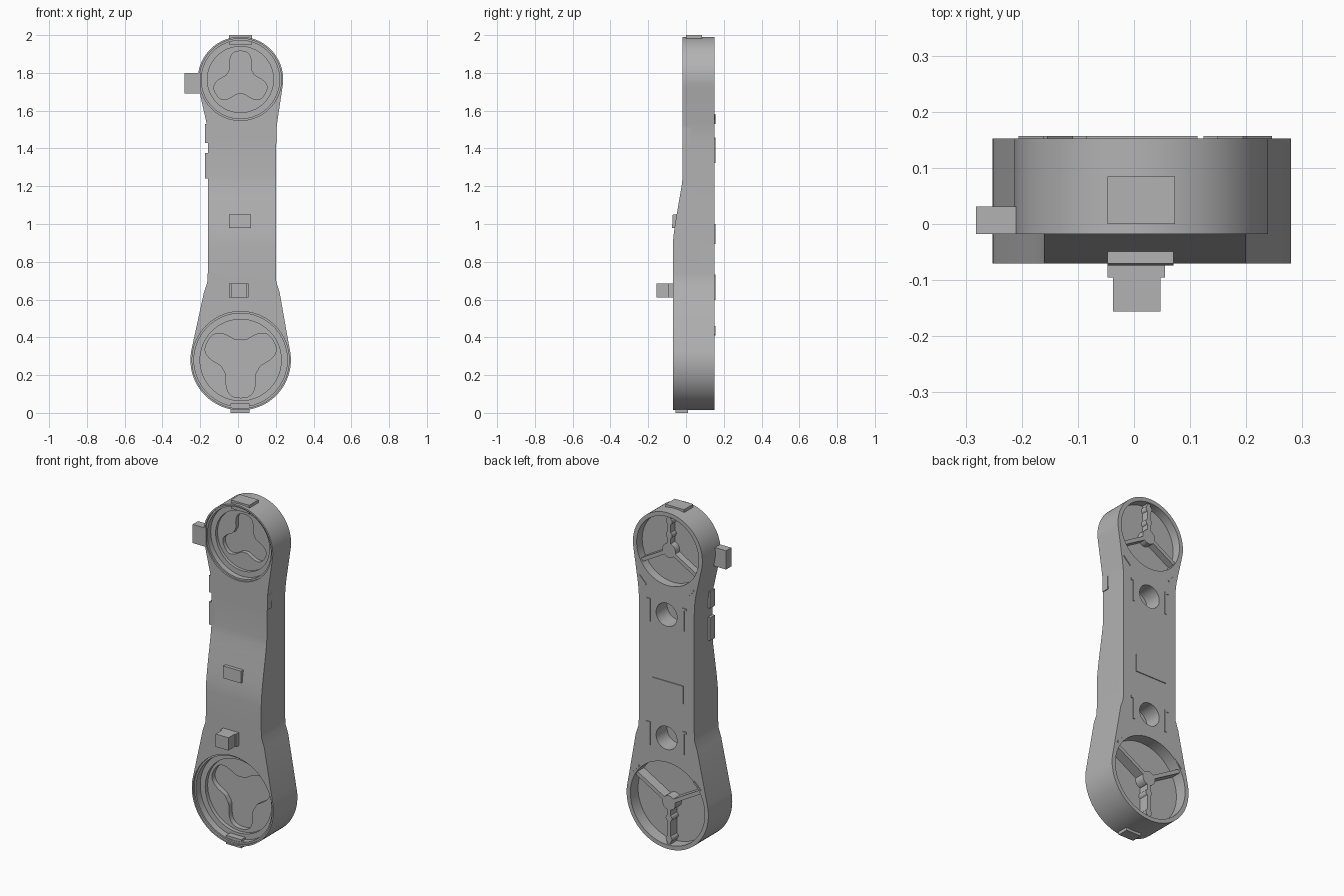
import bpy, bmesh
from math import sin, cos, pi, radians

cube = bpy.data.objects.get("Cube")
if cube:
    bpy.data.objects.remove(cube)

grey = bpy.data.materials.new("matte_grey")
grey.use_nodes = True
grey.diffuse_color = (0.45, 0.45, 0.45, 1)
grey.node_tree.nodes["Principled BSDF"].inputs["Base Color"].default_value = grey.diffuse_color

BACK = 0.152
MID = 0.02


def prism(name, pts, a, b, axis="y"):
    """Extrude an outline: (x, z) along y, or (y, z) along x."""
    place = (lambda p, t: (p[0], t, p[1])) if axis == "y" else (lambda p, t: (t, p[0], p[1]))
    bm = bmesh.new()
    low = [bm.verts.new(place(p, a)) for p in pts]
    high = [bm.verts.new(place(p, b)) for p in pts]
    bm.faces.new(low)
    bm.faces.new(high)
    for i in range(len(pts)):
        j = (i + 1) % len(pts)
        bm.faces.new((low[i], low[j], high[j], high[i]))
    bmesh.ops.recalc_face_normals(bm, faces=bm.faces)
    mesh = bpy.data.meshes.new(name)
    bm.to_mesh(mesh)
    bm.free()
    mesh.materials.append(grey)
    obj = bpy.data.objects.new(name, mesh)
    bpy.context.collection.objects.link(obj)
    return obj


def box(name, x, y, z):
    return prism(name, [(x[0], z[0]), (x[1], z[0]), (x[1], z[1]), (x[0], z[1])], *y)


def bar(name, centre, start, end, width, angle, y):
    """Flat bar running outward from a centre at an angle."""
    c, s = cos(angle), sin(angle)
    corners = [(start, -width), (end, -width), (end, width), (start, width)]
    return prism(name, [(centre[0] + u * c - v * s, centre[1] + u * s + v * c)
                        for u, v in corners], *y)


def arc(cx, cz, r, a, b, n):
    return [(cx + r * cos(radians(a + (b - a) * i / n)),
             cz + r * sin(radians(a + (b - a) * i / n))) for i in range(n + 1)]


def circle(c, r):
    return arc(c[0], c[1], r, 0, 360, 64)[:-1]


def trilobe(c, inner, outer, turn):
    pts = []
    for i in range(96):
        a = 2 * pi * i / 96
        t = 0.5 + 0.5 * cos(3 * (a - turn))
        r = inner + (outer - inner) * t * t * (3 - 2 * t)
        pts.append((c[0] + r * cos(a), c[1] + r * sin(a)))
    return pts


def cut(target, cutter):
    mod = target.modifiers.new("cut", "BOOLEAN")
    mod.operation = "DIFFERENCE"
    mod.solver = "EXACT"
    mod.object = cutter
    bpy.context.view_layer.objects.active = target
    bpy.ops.object.modifier_apply(modifier=mod.name)
    bpy.data.objects.remove(cutter)


# Main arm: two round ends joined by a waisted bar
low, top = (0.014, 0.28), (0.013, 1.765)
waist = [(0.2, 0.64), (0.183, 0.69), (0.18, 0.74), (0.18, 1.44), (0.182, 1.49), (0.188, 1.54)]
outline = arc(*low, 0.266, -193, 13, 48)
outline += [(MID + x, z) for x, z in waist]
outline += arc(*top, 0.226, -10, 190, 48)
outline += [(MID - x, z) for x, z in reversed(waist)]
body = prism("arm_body", outline, -0.07, BACK)

# Thinner upper half with a sloped transition
slope = [(-0.07, 0.88), (-0.067, 0.93), (-0.058, 1.0), (-0.032, 1.15), (-0.022, 1.21),
         (-0.018, 1.25), (-0.018, 2.1), (-0.2, 2.1), (-0.2, 0.88)]
cut(body, prism("slope_cutter", slope, -0.5, 0.5, "x"))

# Stepped cups at both ends, with three-lobed pockets in front and spokes behind
cups = [("lower", low, -0.07, 0.257, 0.08, 0.105, 0.2, -pi / 2),
        ("upper", top, -0.018, 0.217, 0.1, 0.075, 0.15, pi / 2)]
for label, c, front, r, floor, inner, reach, turn in cups:
    thick = floor - front
    for radius, part in ((r, 0.08), (r - 0.01, 0.35), (r - 0.042, 0.5)):
        cut(body, prism("cup_cutter", circle(c, radius), -0.3, front + thick * part))
    cut(body, prism("lobe_cutter", trilobe(c, inner, reach, turn), -0.3, front + thick * 0.7))
    cut(body, prism("rear_cutter", circle(c, r - 0.015), floor, 0.3))
    prism(label + "_hub", circle(c, 0.042), floor - 0.005, BACK - 0.012)
    for i in range(3):
        a = turn + i * 2 * pi / 3
        bar(label + "_spoke", c, 0.02, r - 0.01, 0.011, a, (floor - 0.005, BACK - 0.012))
    for d in (0.09, r - 0.045):
        nub = (c[0] + d * cos(turn), c[1] + d * sin(turn))
        prism(label + "_spoke_nub", circle(nub, 0.02), floor - 0.005, BACK - 0.012)

# Round rear sockets with thin brackets either side
plate = (BACK - 0.004, BACK + 0.005)
for z in (1.39, 0.665):
    cut(body, prism("socket_cutter", circle((MID, z), 0.068), 0.05, 0.3))
    for side in (-1, 1):
        x = MID + side * 0.11
        box("socket_bracket", (x - 0.006, x + 0.006), plate, (z - 0.068, z + 0.068))
        x2 = x + side * 0.02
        box("bracket_foot", (min(x, x2), max(x, x2)), plate, (z + 0.056, z + 0.068))

# Thin rear panel and corner marks
box("rear_panel", (-0.09, 0.113), plate, (0.895, 1.0))
for z, dx, tilt in ((1.555, 0.155, 1), (0.435, 0.2, -1)):
    for side in (-1, 1):
        bar("corner_mark", (MID + side * dx, z), -0.032, 0.032, 0.005,
            side * tilt * pi / 4, plate)

# Tabs on the ends and sides
box("top_tab", (-0.047, 0.073), (0, 0.085), (1.95, 2.0))
box("bottom_tab", (-0.04, 0.06), (-0.055, 0.01), (0, 0.05))
box("side_hook", (-0.282, -0.195), (-0.018, 0.031), (1.69, 1.8))
box("right_upper_tab", (-0.175, -0.14), (-0.018, 0.025), (1.43, 1.53))
box("right_lower_tab", (-0.175, -0.14), (-0.018, 0.025), (1.24, 1.375))
box("left_tab", (0.17, 0.205), (-0.018, 0.025), (1.425, 1.51))

# Front buttons
prism("wedge_button", [(-0.074, 0.98), (-0.07, 1.05), (-0.02, 1.05), (-0.02, 0.98)],
      -0.047, 0.07, "x")
box("stud_base", (-0.047, 0.055), (-0.095, -0.05), (0.61, 0.685))
box("stud_block", (-0.037, 0.047), (-0.156, -0.09), (0.61, 0.685))

# Smooth curved walls, keep edges crisp
bpy.ops.object.select_all(action="DESELECT")
for obj in bpy.context.scene.objects:
    if obj.type == "MESH" and grey.name in obj.data.materials:
        obj.select_set(True)
bpy.context.view_layer.objects.active = body
bpy.ops.object.shade_smooth_by_angle(angle=radians(25))
